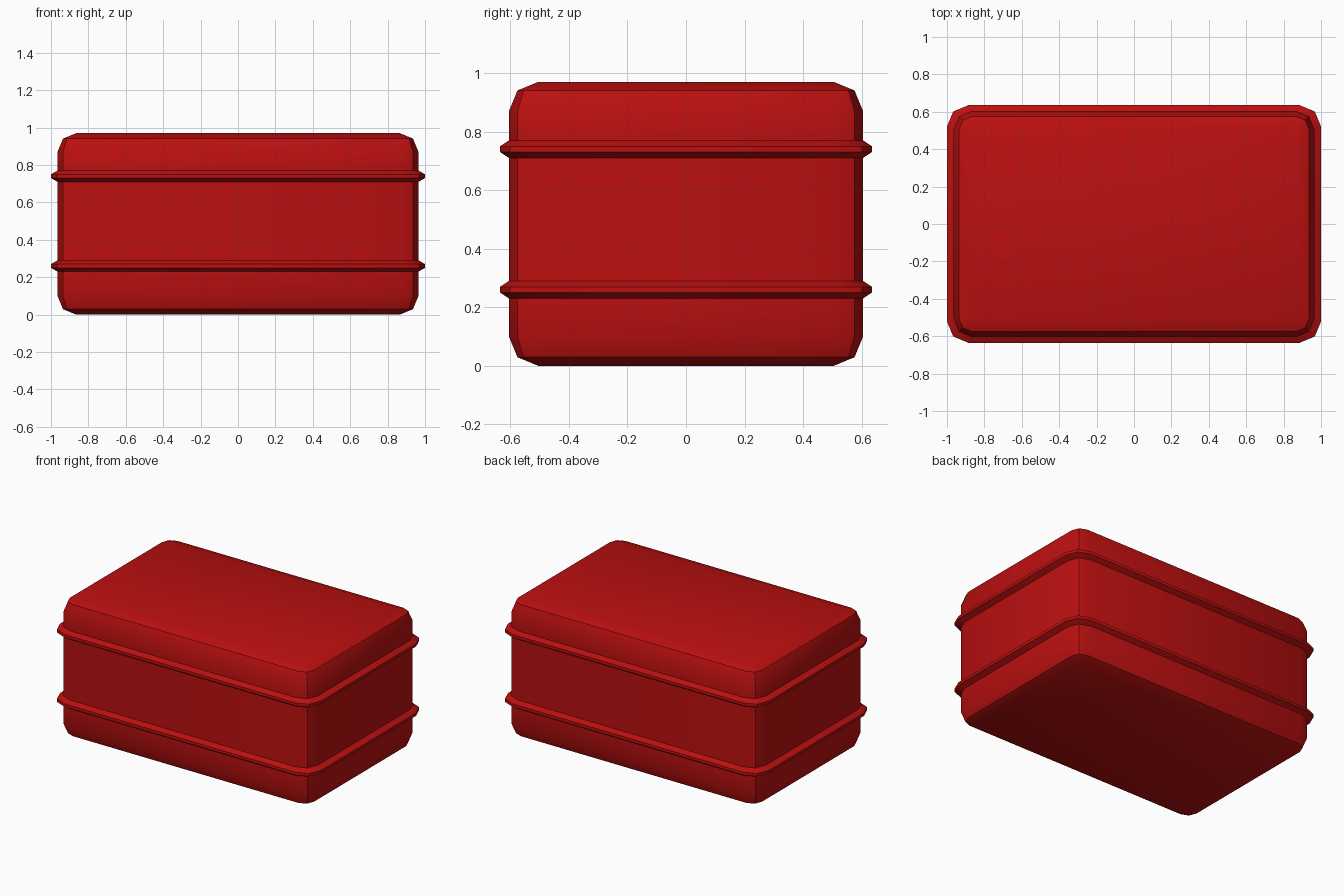
import bpy, bmesh
from math import radians, sqrt

if "Cube" in bpy.data.objects:
    bpy.data.objects.remove(bpy.data.objects["Cube"])

HX, HY, H, R = 0.965, 0.605, 0.97, 0.10   # half width, half depth, height, edge radius
S = sqrt(0.5)


def ring(hx, hy, r):
    """Rectangle outline with two-segment rounded corners, counter-clockwise."""
    cx, cy = hx - r, hy - r
    corner = [(cx + r, cy), (cx + r * S, cy + r * S), (cx, cy + r)]
    pts = []
    for sx, sy in ((1, 1), (-1, 1), (-1, -1), (1, -1)):
        quad = [(sx * x, sy * y) for x, y in corner]
        pts += quad if sx * sy > 0 else quad[::-1]
    return pts


def body_ring(r):
    return ring(HX - R + r, HY - R + r, r)


side = body_ring(R)
rim = ring(1.0, 0.635, 0.114)

# Stack of outlines: rounded bottom, two raised bands, rounded top
levels = [(body_ring(0), 0), (body_ring(R * S), R * (1 - S)), (side, R)]
for zc in (0.26, 0.74):
    levels += [(side, zc - 0.03), (rim, zc - 0.01), (rim, zc + 0.01), (side, zc + 0.03)]
levels += [(side, H - R), (body_ring(R * S), H - R * (1 - S)), (body_ring(0), H)]

bm = bmesh.new()
rows = [[bm.verts.new((x, y, z)) for x, y in pts] for pts, z in levels]
n = len(side)
for a, b in zip(rows, rows[1:]):
    for i in range(n):
        j = (i + 1) % n
        bm.faces.new((a[i], a[j], b[j], b[i]))
# Flat caps use one vertex per collapsed corner
for row in (rows[0][::-1], rows[-1]):
    bm.faces.new(row[1::3])
bmesh.ops.remove_doubles(bm, verts=bm.verts[:], dist=0.0005)
# Caps were made on the middle corner vertices; rebuild any lost ones
bmesh.ops.holes_fill(bm, edges=[e for e in bm.edges if e.is_boundary], sides=0)
bmesh.ops.recalc_face_normals(bm, faces=bm.faces[:])

mesh = bpy.data.meshes.new("banded_box")
bm.to_mesh(mesh)
bm.free()
box = bpy.data.objects.new("banded_box", mesh)
bpy.context.collection.objects.link(box)

# Red paint
red = bpy.data.materials.new("red_paint")
red.diffuse_color = (0.5, 0.005, 0.005, 1)
red.use_nodes = True
red.node_tree.nodes["Principled BSDF"].inputs["Base Color"].default_value = red.diffuse_color
mesh.materials.append(red)

# Smooth shading with the sharper facet edges kept
bpy.context.view_layer.objects.active = box
box.select_set(True)
bpy.ops.object.shade_smooth_by_angle(angle=radians(30))
